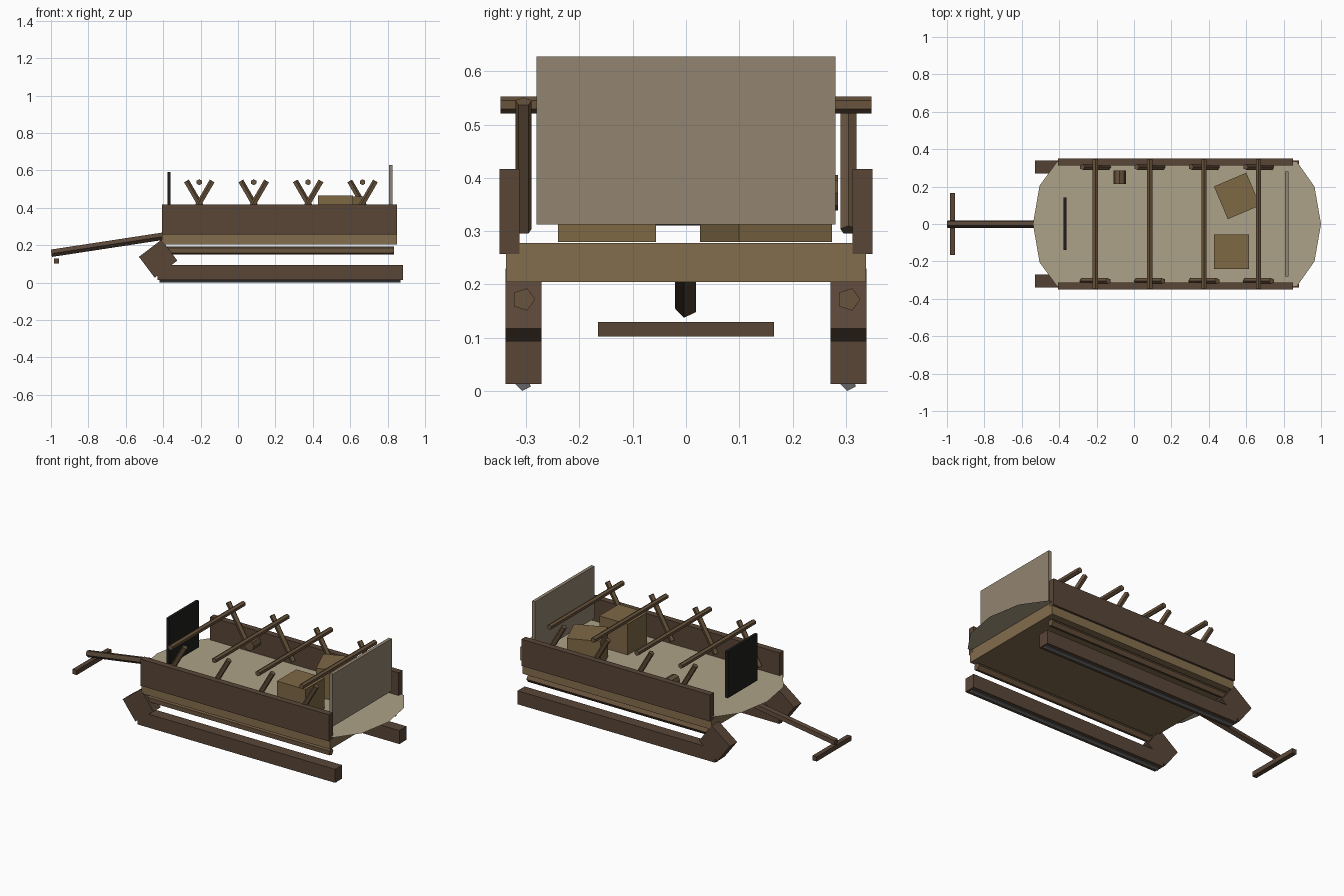
import bpy, bmesh, math
from mathutils import Vector, Matrix

if "Cube" in bpy.data.objects:
    bpy.data.objects.remove(bpy.data.objects["Cube"])


def material(name, rgb):
    m = bpy.data.materials.new(name)
    m.diffuse_color = (*rgb, 1)
    m.use_nodes = True
    m.node_tree.nodes["Principled BSDF"].inputs["Base Color"].default_value = m.diffuse_color
    return m


BROWN = material("dark_wood", (0.10, 0.061, 0.039))
TAN = material("light_wood", (0.23, 0.155, 0.075))
POLE = material("pole_wood", (0.14, 0.088, 0.046))
CRATE = material("crate_wood", (0.21, 0.14, 0.06))
CANVAS = material("canvas", (0.42, 0.36, 0.25))
PANEL = material("panel_cloth", (0.29, 0.235, 0.165))
DARK = material("dark_slate", (0.014, 0.013, 0.012))
IRON = material("iron", (0.13, 0.13, 0.13))


def finish(name, bm, mat):
    bmesh.ops.recalc_face_normals(bm, faces=bm.faces)
    me = bpy.data.meshes.new(name)
    bm.to_mesh(me)
    bm.free()
    me.materials.append(mat)
    ob = bpy.data.objects.new(name, me)
    bpy.context.collection.objects.link(ob)
    return ob


def box(name, x, y, z, mat, rot=None):
    """Box from (min, max) ranges, optionally rotated about its centre."""
    c = Vector([(a + b) / 2 for a, b in (x, y, z)])
    s = [b - a for a, b in (x, y, z)]
    bm = bmesh.new()
    bmesh.ops.create_cube(bm, size=1)
    bmesh.ops.scale(bm, vec=s, verts=bm.verts)
    ob = finish(name, bm, mat)
    ob.location = c
    if rot:
        ob.rotation_euler = rot
    return ob


def rod(name, a, b, r, mat, sides=5, spin=0):
    """Straight faceted rod between two points."""
    a, b = Vector(a), Vector(b)
    d = b - a
    bm = bmesh.new()
    m = (Matrix.Translation((a + b) / 2) @ d.to_track_quat('Z', 'Y').to_matrix().to_4x4()
         @ Matrix.Rotation(math.radians(spin), 4, 'Z'))
    bmesh.ops.create_cone(bm, cap_ends=True, segments=sides, radius1=r, radius2=r,
                          depth=d.length, matrix=m)
    return finish(name, bm, mat)


# Deck and the canvas sheet lying on it
box("deck_frame", (-0.405, 0.85), (-0.338, 0.338), (0.205, 0.257), TAN)
box("deck_floor", (-0.405, 0.85), (-0.312, 0.312), (0.257, 0.278), TAN)
half = [(1.0, 0), (0.965, 0.2), (0.87, 0.335), (-0.41, 0.335), (-0.505, 0.205), (-0.54, 0)]
outline = half + [(x, -y) for x, y in half[-2:0:-1]]
bm = bmesh.new()
bm.faces.new([bm.verts.new((x, y, 0.28)) for x, y in outline])
finish("canvas_sheet", bm, CANVAS)

# Parts repeated on each side
for side, s in (("right", -1), ("left", 1)):
    def span(a, b):
        return tuple(sorted((s * a, s * b)))
    box(f"side_board_{side}", (-0.405, 0.85), span(0.312, 0.35), (0.257, 0.417), BROWN)
    box(f"runner_{side}", (-0.43, 0.883), span(0.271, 0.339), (0.013, 0.094), BROWN)
    box(f"runner_tip_{side}", (-0.503, -0.351), span(0.271, 0.339), (0.058, 0.198), BROWN,
        (0, math.radians(-37), 0))
    rod(f"runner_iron_{side}", (-0.42, s * 0.305, 0.015), (0.87, s * 0.305, 0.015),
        0.015, IRON, spin=170)
    rod(f"under_rail_{side}", (-0.405, s * 0.305, 0.172), (0.833, s * 0.305, 0.172),
        0.022, POLE, spin=-90)

# Leaning stakes, opposite ways on each side, with cross poles over them
for i in range(4):
    x = -0.207 + 0.291 * i
    for side, s in (("right", -1), ("left", 1)):
        rod(f"stake_{side}_{i}", (x + s * 0.07, s * 0.305, 0.302),
            (x - s * 0.07, s * 0.305, 0.543), 0.016, POLE)
    rod(f"cross_pole_{i}", (x, -0.348, 0.537), (x, 0.348, 0.537), 0.016, POLE, sides=6)

# Pulling tongue and its crossbar
rod("tongue", (-0.998, 0, 0.158), (-0.395, 0, 0.25), 0.021, BROWN, spin=170)
box("tongue_crossbar", (-0.985, -0.957), (-0.165, 0.165), (0.102, 0.13), BROWN)

# Upright end panels
box("front_panel", (-0.378, -0.361), (-0.14, 0.143), (0.311, 0.592), DARK)
box("rear_panel", (0.806, 0.826), (-0.281, 0.281), (0.313, 0.628), PANEL)

# Cargo
box("crate_straight", (0.427, 0.616), (-0.24, -0.056), (0.28, 0.465), CRATE)
box("crate_turned", (0.457, 0.645), (0.055, 0.245), (0.28, 0.46), CRATE,
    (0, 0, math.radians(23)))
rod("small_keg", (-0.077, 0.213, 0.372), (-0.077, 0.285, 0.372), 0.033, POLE, sides=8)
